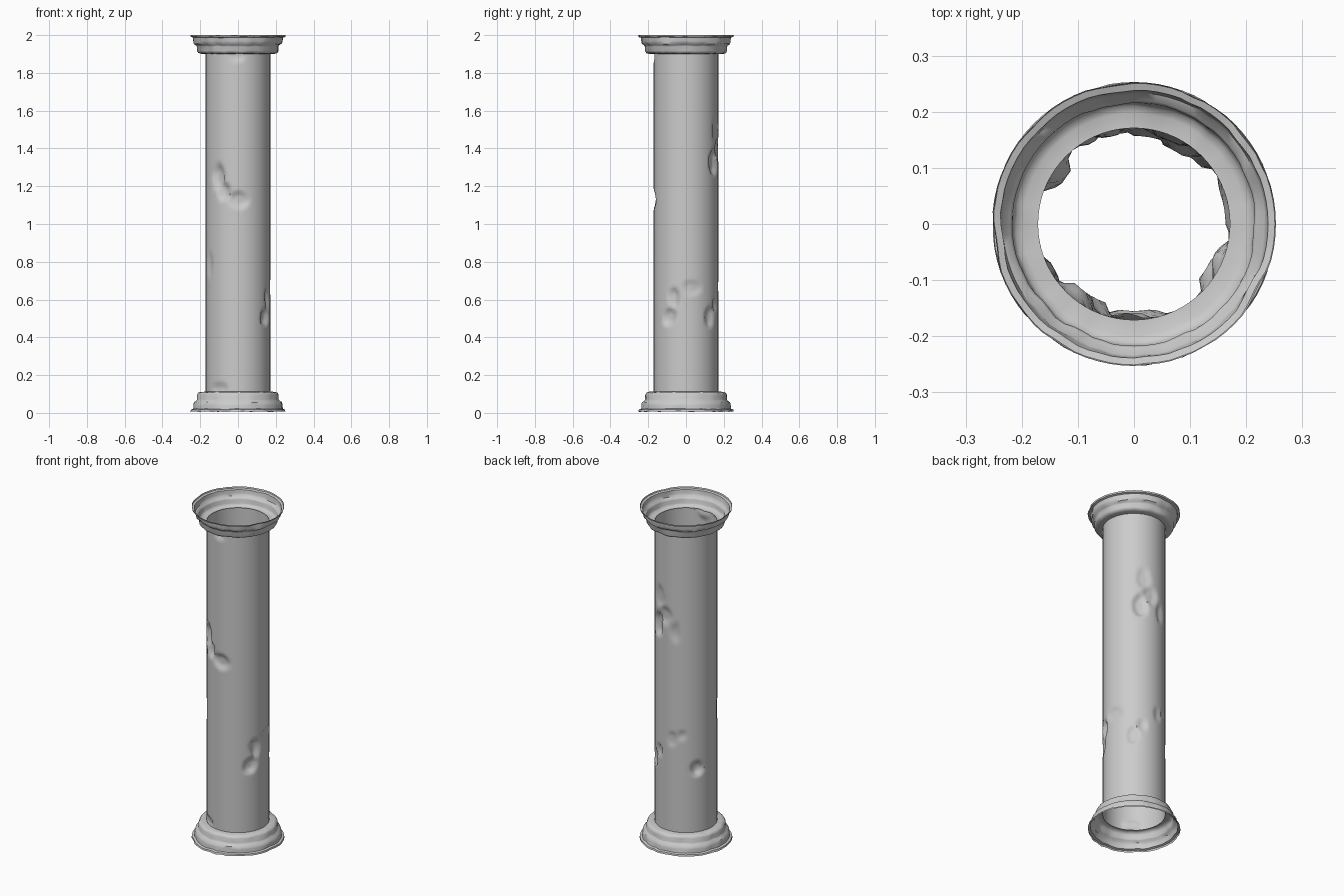
import bpy, bmesh, math
from mathutils import Vector, noise

if "Cube" in bpy.data.objects:
    bpy.data.objects.remove(bpy.data.objects["Cube"])

SEG = 72
# Chips in the shaft: angle (deg), height, half-width (deg), half-height, depth
CHIPS = [
    (-128, 1.25, 13, .07, .022), (-117, 1.17, 12, .05, .022), (-92, 1.13, 19, .045, .016),
    (-32, .51, 13, .05, .020), (-22, .61, 10, .06, .018), (10, .66, 15, .04, .008),
    (48, .51, 12, .05, .015), (65, .57, 8, .04, .012), (98, .67, 9, .04, .008),
    (62, 1.33, 14, .07, .022), (82, 1.40, 14, .06, .014), (70, 1.50, 13, .06, .010),
    (105, 1.31, 9, .06, .010), (146, .49, 11, .05, .024), (118, .69, 7, .03, .008),
    (210, .78, 8, .07, .008), (-126, .13, 17, .03, .010), (-90, 1.89, 14, .03, .012),
]


def chip_depth(a, z):
    """Depth removed from the shaft at angle a and height z."""
    wob = noise.noise(Vector((math.cos(a) * 3, math.sin(a) * 3, z * 14)))
    deepest = 0
    for deg, cz, w, h, d in CHIPS:
        da = (math.degrees(a) - deg + 180) % 360 - 180
        r = math.hypot(da / w, (z - cz) / h) + .35 * wob
        t = max(0, min(1, (1.15 - r) / .6))
        deepest = max(deepest, d * t * t * (3 - 2 * t))
    return deepest


def worn(a, r, z):
    """Small uneven wear of the moulding edges."""
    p = Vector((math.cos(a) * 3.2, math.sin(a) * 3.2, z * 12))
    n = noise.noise(p)
    m = noise.noise(p * 2 + Vector((7, 3, 1)))
    k = min(1, (r - .17) / .04)
    nr = r - k * .008 * max(0, n + .5 * m)
    nz = z + k * .004 * m
    return nr, max(0, min(2, nz))


def chipped(a, r, z):
    return r - chip_depth(a, z), z


def lathe(name, profile, shape):
    """Revolve an open profile of (radius, z) into a thin shell."""
    bm = bmesh.new()
    rings = []
    for r, z in profile:
        ring = []
        for i in range(SEG):
            a = 2 * math.pi * i / SEG
            nr, nz = shape(a, r, z)
            ring.append(bm.verts.new((nr * math.cos(a), nr * math.sin(a), nz)))
        rings.append(ring)
    for lo, hi in zip(rings, rings[1:]):
        for i in range(SEG):
            j = (i + 1) % SEG
            bm.faces.new((lo[i], lo[j], hi[j], hi[i]))
    mesh = bpy.data.meshes.new(name)
    bm.to_mesh(mesh)
    bm.free()
    ob = bpy.data.objects.new(name, mesh)
    bpy.context.collection.objects.link(ob)
    bpy.ops.object.select_all(action='DESELECT')
    ob.select_set(True)
    bpy.context.view_layer.objects.active = ob
    bpy.ops.object.shade_smooth_by_angle(angle=math.radians(50))
    return ob


# Stepped moulding, from the outer rim in to the shaft
moulding = [(.253, .007), (.251, .017), (.239, .021), (.237, .040), (.234, .056),
            (.221, .064), (.217, .072), (.217, .095), (.211, .106), (.198, .111), (.171, .112)]

# Foot, hollow tube and mirrored capital
lathe("base", moulding, worn)
lathe("shaft", [(.171, .10 + 1.81 * i / 130) for i in range(131)], chipped)
capital = [(r, 2.007 - z * .95) for r, z in reversed(moulding)]
lathe("capital", capital, worn)
